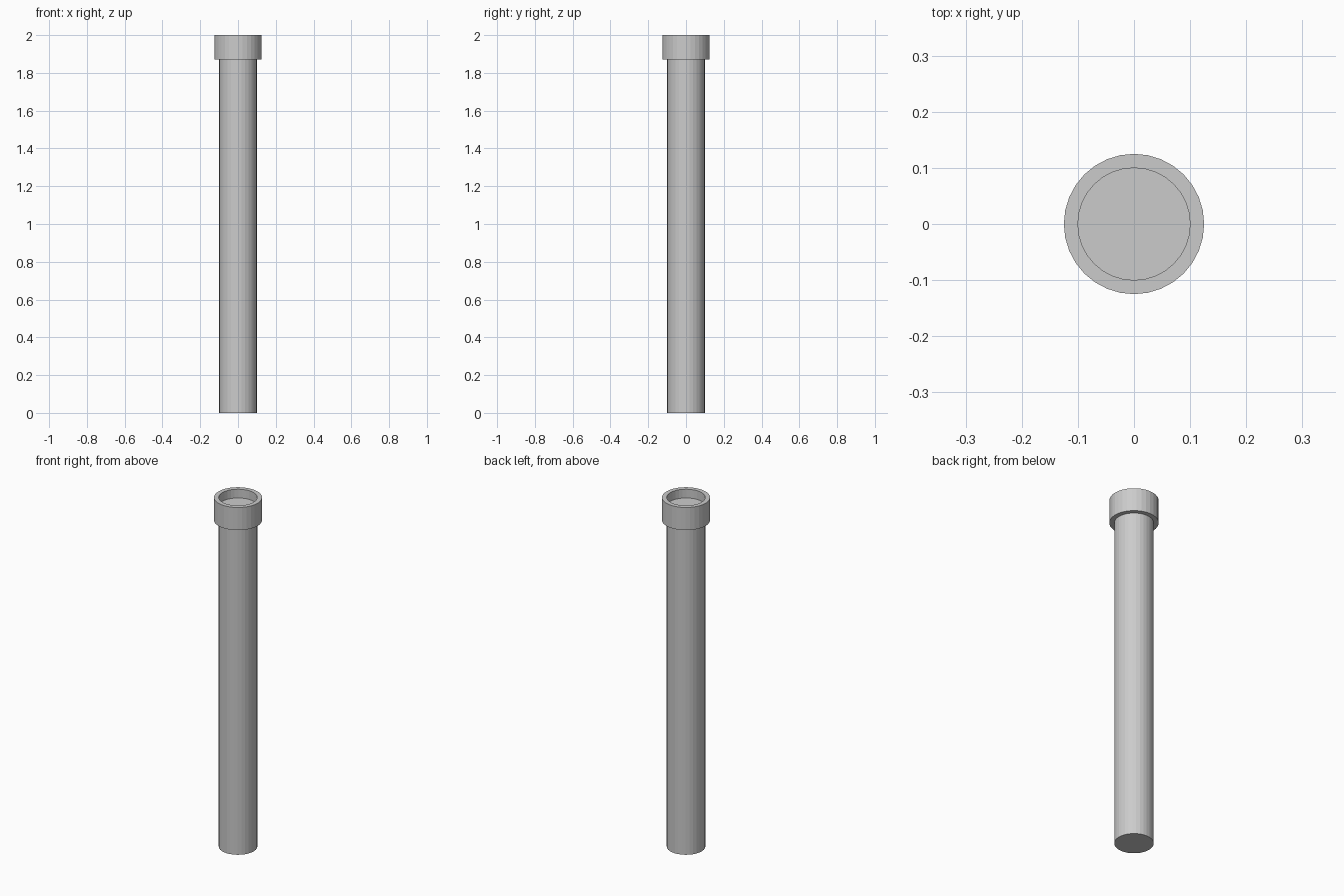
import bpy, bmesh, math

if "Cube" in bpy.data.objects:
    bpy.data.objects.remove(bpy.data.objects["Cube"])

SIDES = 32


def lathe(name, profile, closed=False):
    """Spin a (radius, z) profile around z; open profiles are capped at both ends."""
    bm = bmesh.new()
    rings = []
    for r, z in profile:
        rings.append([bm.verts.new((r * math.cos(2 * math.pi * i / SIDES),
                                    r * math.sin(2 * math.pi * i / SIDES), z))
                      for i in range(SIDES)])
    pairs = list(zip(rings, rings[1:]))
    if closed:
        pairs.append((rings[-1], rings[0]))
    else:
        bm.faces.new(rings[0])
        bm.faces.new(rings[-1])
    for a, b in pairs:
        for i in range(SIDES):
            j = (i + 1) % SIDES
            bm.faces.new((a[i], a[j], b[j], b[i]))
    bmesh.ops.recalc_face_normals(bm, faces=bm.faces)
    mesh = bpy.data.meshes.new(name)
    bm.to_mesh(mesh)
    bm.free()
    obj = bpy.data.objects.new(name, mesh)
    bpy.context.collection.objects.link(obj)
    return obj


# Straight solid shaft, ending just below the collar rim
lathe("pipe_shaft", [(0.10, 0.0), (0.10, 1.95)])

# Collar ring around the top, leaving a shallow recess
lathe("pipe_collar", [(0.10, 1.87), (0.125, 1.87), (0.125, 2.0), (0.10, 2.0)], closed=True)
